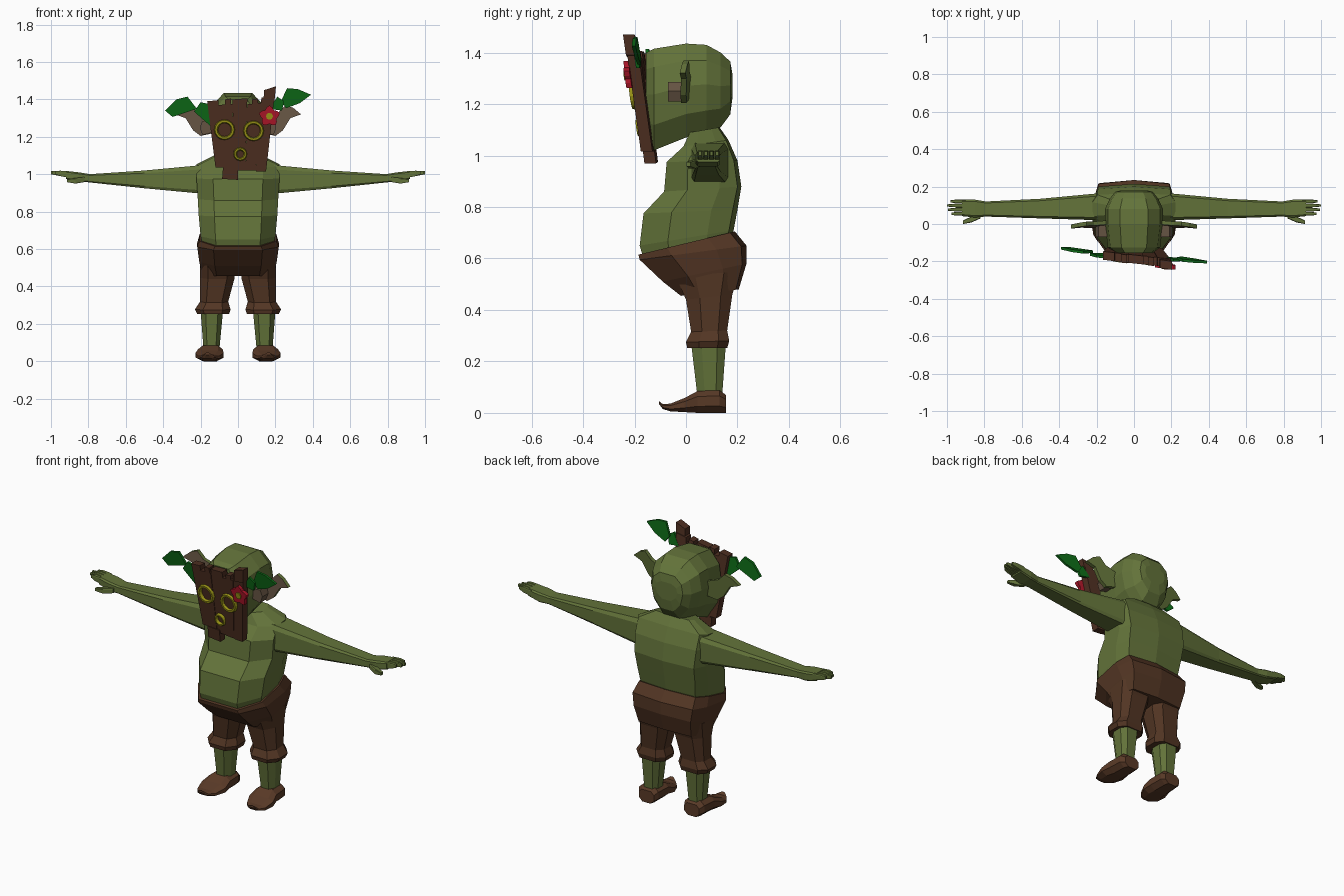
import bpy, bmesh, math


def material(name, rgb):
    m = bpy.data.materials.new(name)
    m.diffuse_color = (*rgb, 1)
    return m


SKIN = material("green skin", (0.125, 0.172, 0.042))
CLOTH = material("brown cloth", (0.085, 0.036, 0.017))
LEATHER = material("shoe leather", (0.10, 0.042, 0.020))
WOOD = material("mask wood", (0.075, 0.028, 0.015))
GOLD = material("dull gold", (0.33, 0.30, 0.008))
RED = material("petal red", (0.42, 0.008, 0.022))
LEAF = material("leaf green", (0.004, 0.14, 0.008))
EAR = material("inner ear", (0.13, 0.088, 0.055))


def finish(name, bm, mats, mirror=False):
    bmesh.ops.recalc_face_normals(bm, faces=bm.faces)
    me = bpy.data.meshes.new(name)
    bm.to_mesh(me)
    bm.free()
    ob = bpy.data.objects.new(name, me)
    bpy.context.collection.objects.link(ob)
    for m in mats:
        me.materials.append(m)
    if mirror:
        ob.modifiers.new("mirror", 'MIRROR').use_mirror_merge = False
    return ob


def loft(name, rings, mat, mirror=False, closed=False):
    """Skin a list of equal-sized rings; cap the ends unless closed."""
    bm = bmesh.new()
    rows = [[bm.verts.new(p) for p in r] for r in rings]
    n = len(rows[0])
    pairs = list(zip(rows, rows[1:])) + ([(rows[-1], rows[0])] if closed else [])
    for a, b in pairs:
        for i in range(n):
            j = (i + 1) % n
            bm.faces.new((a[i], a[j], b[j], b[i]))
    if not closed:
        bm.faces.new(rows[0])
        bm.faces.new(rows[-1])
    return finish(name, bm, [mat], mirror)


def section(half):
    return half + [(-a, b) for a, b in reversed(half) if a > 0]


def z_ring(sec, cx, hw, y0, y1, z0, z1):
    return [(cx + a * hw, y0 + b * (y1 - y0), z0 + b * (z1 - z0)) for a, b in sec]


def y_ring(sec, cx, hw, y, z0, z1):
    return [(cx + a * hw, y, z0 + b * (z1 - z0)) for a, b in sec]


def x_ring(sec, x, y0, y1, z0, z1):
    return [(x, (y0 + y1) / 2 + a * (y1 - y0) / 2, z0 + b * (z1 - z0)) for a, b in sec]


def mask_y(x, z):
    """Front surface of the tilted mask."""
    return -0.19 - 0.13 * (z - 1.22) - 0.1 * x


def plate(name, pts, mats, off=0.0, thick=0.045, mirror=False, surf=mask_y):
    """Extruded (x, z) outline lying on a sloped surface; front uses the last material."""
    bm = bmesh.new()
    f = [bm.verts.new((x, surf(x, z) + off, z)) for x, z in pts]
    b = [bm.verts.new((x, surf(x, z) + off + thick, z)) for x, z in pts]
    bm.faces.new(f).material_index = len(mats) - 1
    bm.faces.new(b)
    for i in range(len(pts)):
        j = (i + 1) % len(pts)
        bm.faces.new((f[i], f[j], b[j], b[i]))
    return finish(name, bm, mats, mirror)


BODY = section([(0.6, 0), (1, 0.3), (1, 0.72), (0.88, 0.95), (0, 1)])
LIMB = section([(0.55, 0), (1, 0.3), (1, 0.75), (0.6, 1)])
BOX = section([(0.85, 0), (1, 0.12), (1, 0.85), (0.8, 1)])
SKULL = section([(0.4, 0), (0.85, 0.25), (1, 0.55), (0.9, 0.82), (0.48, 1)])

# torso with pot belly
loft("torso", [z_ring(BODY, 0, *r) for r in (
    (0.19, -0.165, 0.17, 0.60, 0.66), (0.20, -0.18, 0.185, 0.65, 0.71),
    (0.21, -0.165, 0.20, 0.775, 0.79), (0.215, -0.085, 0.215, 0.86, 0.88),
    (0.222, -0.075, 0.20, 0.975, 0.98), (0.222, -0.01, 0.165, 1.035, 1.06),
    (0.12, 0.015, 0.13, 1.09, 1.11))], SKIN)

# head
loft("head", [y_ring(SKULL, 0, *r) for r in (
    (0.10, -0.155, 1.04, 1.40), (0.14, -0.125, 1.02, 1.415), (0.155, 0.0, 1.07, 1.435),
    (0.155, 0.08, 1.09, 1.43), (0.13, 0.135, 1.11, 1.40), (0.10, 0.172, 1.16, 1.365),
    (0.07, 0.18, 1.22, 1.32))], SKIN)

# ears: hooked plates, lighter on the front
plate("ear", [(0.13, 1.22), (0.20, 1.205), (0.24, 1.235), (0.28, 1.30), (0.337, 1.32),
              (0.295, 1.355), (0.255, 1.37), (0.215, 1.33), (0.13, 1.30)],
      [SKIN, EAR], -0.012, 0.022, True, lambda x, z: -0.12 * (x - 0.2) + 0.1 * (z - 1.28))
plate("inner_ear", [(0.13, 1.225), (0.19, 1.21), (0.205, 1.25), (0.19, 1.285), (0.13, 1.28)],
      [EAR], -0.07, 0.065, True, lambda x, z: 0)

# arms, palms, fingers, thumbs
loft("arm", [x_ring(BOX, *r) for r in (
    (0.18, 0.02, 0.165, 0.895, 1.05), (0.5, 0.03, 0.135, 0.925, 1.02),
    (0.8, 0.04, 0.12, 0.957, 1.0))], SKIN, True)
loft("palm", [x_ring(BOX, *r) for r in (
    (0.79, 0.04, 0.12, 0.957, 1.0), (0.85, 0.035, 0.13, 0.958, 1.01),
    (0.92, 0.042, 0.13, 0.975, 1.018))], SKIN, True)
for i, tip in enumerate((0.975, 0.995, 1.0, 0.98)):
    y = 0.045 + i * 0.022
    loft(f"finger_{i + 1}", [x_ring(BOX, *r) for r in (
        (0.90, y, y + 0.02, 0.98, 1.015), (0.95, y, y + 0.02, 0.99, 1.019),
        (tip, y + 0.004, y + 0.016, 1.0, 1.016))], SKIN, True)
loft("thumb", [x_ring(BOX, *r) for r in (
    (0.82, 0.03, 0.06, 0.958, 0.985), (0.87, 0.008, 0.04, 0.95, 0.98),
    (0.915, 0.0, 0.018, 0.958, 0.974))], SKIN, True)

# breeches: seat and flared legs
loft("breeches_seat", [z_ring(BODY, 0, *r) for r in (
    (0.205, -0.185, 0.19, 0.615, 0.705), (0.218, -0.18, 0.235, 0.595, 0.65),
    (0.207, -0.09, 0.235, 0.51, 0.58), (0.19, -0.02, 0.205, 0.455, 0.48))], CLOTH)
loft("breeches_leg", [z_ring(LIMB, *r) for r in (
    (0.11, 0.095, -0.04, 0.21, 0.53, 0.55), (0.11, 0.092, 0.0, 0.18, 0.44, 0.46),
    (0.128, 0.075, 0.02, 0.16, 0.315, 0.32), (0.135, 0.095, 0.0, 0.168, 0.275, 0.28),
    (0.133, 0.085, 0.005, 0.16, 0.252, 0.252))], CLOTH, True)

# shins
loft("shin", [z_ring(LIMB, *r) for r in (
    (0.14, 0.06, 0.02, 0.155, 0.27, 0.27), (0.142, 0.042, 0.045, 0.14, 0.06, 0.06))],
    SKIN, True)

# shoes with curled toes
loft("shoe", [y_ring(LIMB, *r) for r in (
    (0.145, 0.048, 0.155, 0.0, 0.07), (0.147, 0.062, 0.13, 0.0, 0.088),
    (0.148, 0.066, 0.045, 0.0, 0.085), (0.152, 0.075, -0.005, 0.003, 0.058),
    (0.158, 0.058, -0.06, 0.006, 0.036), (0.162, 0.035, -0.09, 0.015, 0.034),
    (0.164, 0.012, -0.105, 0.034, 0.046))], LEATHER, True)

# mask boards: (x bottom, x top) edges, end heights, depth
boards = [(-0.12, -0.165, -0.075, -0.105, 1.035, 1.39, 0.004),
          (-0.075, -0.105, -0.02, -0.03, 1.025, 1.37, 0.0),
          (-0.02, -0.03, 0.04, 0.05, 1.02, 1.40, 0.003),
          (0.04, 0.05, 0.095, 0.125, 1.02, 1.375, 0.0),
          (0.095, 0.125, 0.15, 0.195, 1.015, 1.41, 0.003)]
for i, (b0, t0, b1, t1, lo, hi, d) in enumerate(boards):
    plate(f"mask_board_{i + 1}", [(b0, lo), (b1, lo), (t1, hi + 0.006), (t0, hi)], [WOOD], d)
plate("mask_top_peg", [(0.135, 1.38), (0.195, 1.39), (0.203, 1.47), (0.14, 1.45)], [WOOD], -0.002)
for i, x in enumerate((-0.07, 0.075)):
    plate(f"mask_notch_{i + 1}", [(x, 1.36), (x + 0.03, 1.36), (x + 0.033, 1.405), (x, 1.40)], [WOOD])
plate("mask_chin_peg", [(-0.085, 0.975), (0.0, 0.97), (0.0, 1.04), (-0.08, 1.04)], [WOOD], -0.004)


# eye and mouth rings
def ring(name, cx, cz, r_out, r_in):
    rows = []
    for k in range(16):
        t = math.tau * k / 16
        row = []
        for r, off in ((r_out, 0.005), (r_out - 0.005, -0.014), (r_in + 0.006, -0.014), (r_in, 0.005)):
            x, z = cx + r * math.cos(t), cz + r * math.sin(t)
            row.append((x, mask_y(x, z) + off, z))
        rows.append(row)
    loft(name, rows, GOLD, closed=True)


ring("left_eye_ring", -0.072, 1.238, 0.056, 0.034)
ring("right_eye_ring", 0.083, 1.232, 0.056, 0.034)
ring("mouth_ring", 0.012, 1.108, 0.037, 0.018)


# flower: five petals round a gold centre
def disc(cx, cz, radius, n):
    return [(cx + radius(t) * math.cos(t), cz + radius(t) * math.sin(t))
            for t in (math.tau * k / n for k in range(n))]


plate("flower_petals", disc(0.168, 1.31, lambda t: 0.049 + 0.009 * math.cos(5 * (t - math.pi / 2)), 20),
      [RED], -0.016, 0.022)
plate("flower_centre", disc(0.168, 1.31, lambda t: 0.019, 8), [GOLD], -0.022, 0.01)

# leaves at the temples
leaves = {
    "left_inner_leaf": ([(-0.15, 1.26), (-0.15, 1.375), (-0.20, 1.385), (-0.235, 1.335)], 0.012),
    "left_outer_leaf": ([(-0.22, 1.35), (-0.27, 1.415), (-0.33, 1.40), (-0.39, 1.34), (-0.35, 1.307)], 0.03),
    "right_inner_leaf": ([(0.17, 1.35), (0.235, 1.34), (0.247, 1.39), (0.21, 1.415)], 0.035),
    "right_outer_leaf": ([(0.257, 1.353), (0.33, 1.38), (0.39, 1.425), (0.32, 1.455), (0.262, 1.46), (0.23, 1.39)], 0.045)}
for name, (pts, off) in leaves.items():
    plate(name, pts, [LEAF], off, 0.014)
